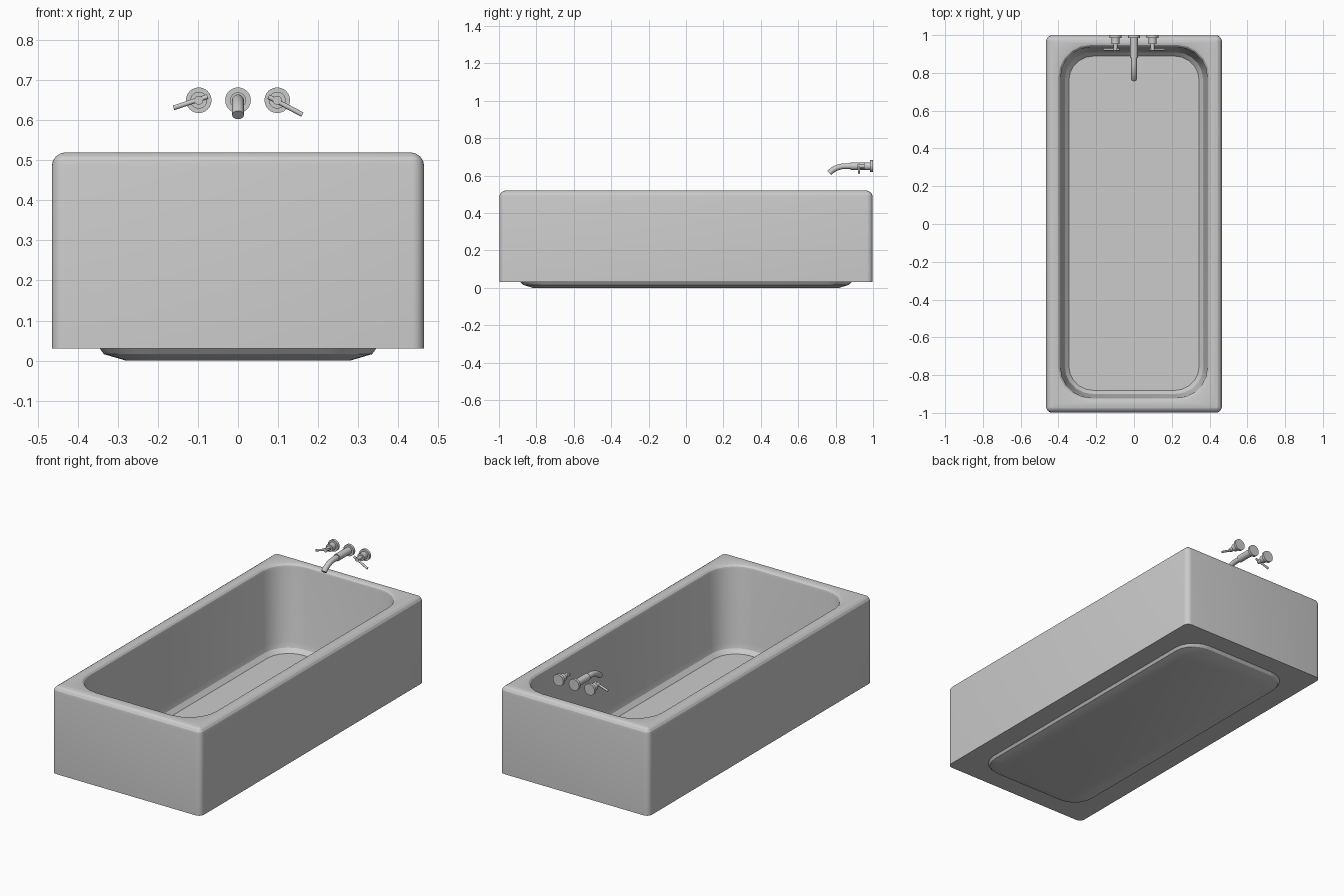
import bpy, bmesh
from math import sin, cos, pi

cube = bpy.data.objects.get("Cube")
if cube:
    bpy.data.objects.remove(cube, do_unlink=True)

grey = bpy.data.materials.new("plain grey")
grey.use_nodes = True
grey.diffuse_color = (0.6, 0.6, 0.6, 1)
grey.node_tree.nodes["Principled BSDF"].inputs["Base Color"].default_value = grey.diffuse_color


def rounded_ring(bm, hx, hy, r, z, cy=0, steps=5):
    """Rounded rectangle of vertices, counter-clockwise from above."""
    ring = []
    for k, (sx, sy) in enumerate([(1, 1), (-1, 1), (-1, -1), (1, -1)]):
        for i in range(steps + 1):
            a = (k + i / steps) * pi / 2
            ring.append(bm.verts.new((sx * (hx - r) + r * cos(a),
                                      cy + sy * (hy - r) + r * sin(a), z)))
    return ring


def loft(name, sections):
    """Skin a stack of rounded rectangles and cap both ends."""
    bm = bmesh.new()
    rings = [rounded_ring(bm, *s) for s in sections]
    for a, b in zip(rings, rings[1:]):
        n = len(a)
        for i in range(n):
            j = (i + 1) % n
            bm.faces.new((a[i], a[j], b[j], b[i]))
    bm.faces.new(list(reversed(rings[0])))
    bm.faces.new(rings[-1])
    mesh = bpy.data.meshes.new(name)
    bm.to_mesh(mesh)
    bm.free()
    ob = bpy.data.objects.new(name, mesh)
    bpy.context.collection.objects.link(ob)
    mesh.materials.append(grey)
    return ob


def smooth(ob, angle):
    bpy.ops.object.select_all(action="DESELECT")
    ob.select_set(True)
    bpy.context.view_layer.objects.active = ob
    bpy.ops.object.shade_smooth_by_angle(angle=angle)


def disc(name, x, back, front, radius):
    """Cylinder along y at faucet height."""
    bpy.ops.mesh.primitive_cylinder_add(
        vertices=24, radius=radius, depth=back - front,
        location=(x, (back + front) / 2, FAUCET_Z), rotation=(pi / 2, 0, 0))
    ob = bpy.context.object
    ob.name = name
    ob.data.materials.append(grey)
    smooth(ob, 0.6)


def tube(name, points, radius):
    """Round bar along a path, turned into a mesh."""
    cu = bpy.data.curves.new(name, "CURVE")
    cu.dimensions = "3D"
    cu.bevel_depth = radius
    cu.bevel_resolution = 4
    cu.use_fill_caps = True
    sp = cu.splines.new("POLY")
    sp.points.add(len(points) - 1)
    for p, co in zip(sp.points, points):
        p.co = (*co, 1)
    ob = bpy.data.objects.new(name, cu)
    bpy.context.collection.objects.link(ob)
    cu.materials.append(grey)
    bpy.ops.object.select_all(action="DESELECT")
    ob.select_set(True)
    bpy.context.view_layer.objects.active = ob
    bpy.ops.object.convert(target="MESH")
    smooth(bpy.context.object, 0.7)


# Tub: underside bulge, outer shell, rounded rim, basin, floor
HX, HY, TOP, ROUND = 0.465, 0.998, 0.52, 0.035
sections = [
    (0.28, 0.82, 0.09, 0),
    (0.335, 0.872, 0.12, 0.016),
    (0.345, 0.885, 0.13, 0.03),
    (HX, HY, 0.03, 0.03),
]
for i in range(5):
    a = i / 4 * pi / 2
    inset = ROUND * (1 - cos(a))
    sections.append((HX - inset, HY - inset, max(0.03 - inset, 0.008),
                     TOP - ROUND + ROUND * sin(a)))
for i in range(4):
    a = i / 3 * pi / 2
    inset = 0.022 * sin(a)
    sections.append((0.41 - inset, 0.95 - inset, 0.18 - inset,
                     TOP - 0.022 * (1 - cos(a)), 0.008))
sections += [
    (0.374, 0.912, 0.15, 0.09, 0.006),
    (0.366, 0.904, 0.145, 0.06, 0.005),
    (0.345, 0.885, 0.13, 0.038, 0.004),
]
tub = loft("bathtub", sections)
smooth(tub, 0.35)

# Wall-mounted faucet
FAUCET_Z = 0.65
for name, x in (("left_handle", 0.098), ("spout", 0), ("right_handle", -0.098)):
    disc(name + "_wall_plate", x, 1, 0.985, 0.032)

disc("spout_collar", 0, 0.985, 0.88, 0.02)
path = [(0, 0.89, FAUCET_Z)]
for i in range(8):
    a = i / 7 * 0.75
    path.append((0, 0.85 - 0.115 * sin(a), FAUCET_Z - 0.115 * (1 - cos(a))))
path.append((0, path[-1][1] - 0.006, path[-1][2] - 0.006))
tube("spout", path, 0.015)

# Handles with turned levers
for name, s, drop in (("left_handle", 1, 0.045), ("right_handle", -1, 0.028)):
    disc(name + "_body", s * 0.098, 0.985, 0.953, 0.021)
    disc(name + "_stem", s * 0.098, 0.953, 0.918, 0.011)
    tube(name + "_lever", [(s * 0.076, 0.925, FAUCET_Z + 0.009),
                           (s * 0.161, 0.925, FAUCET_Z + 0.009 - drop)], 0.006)
